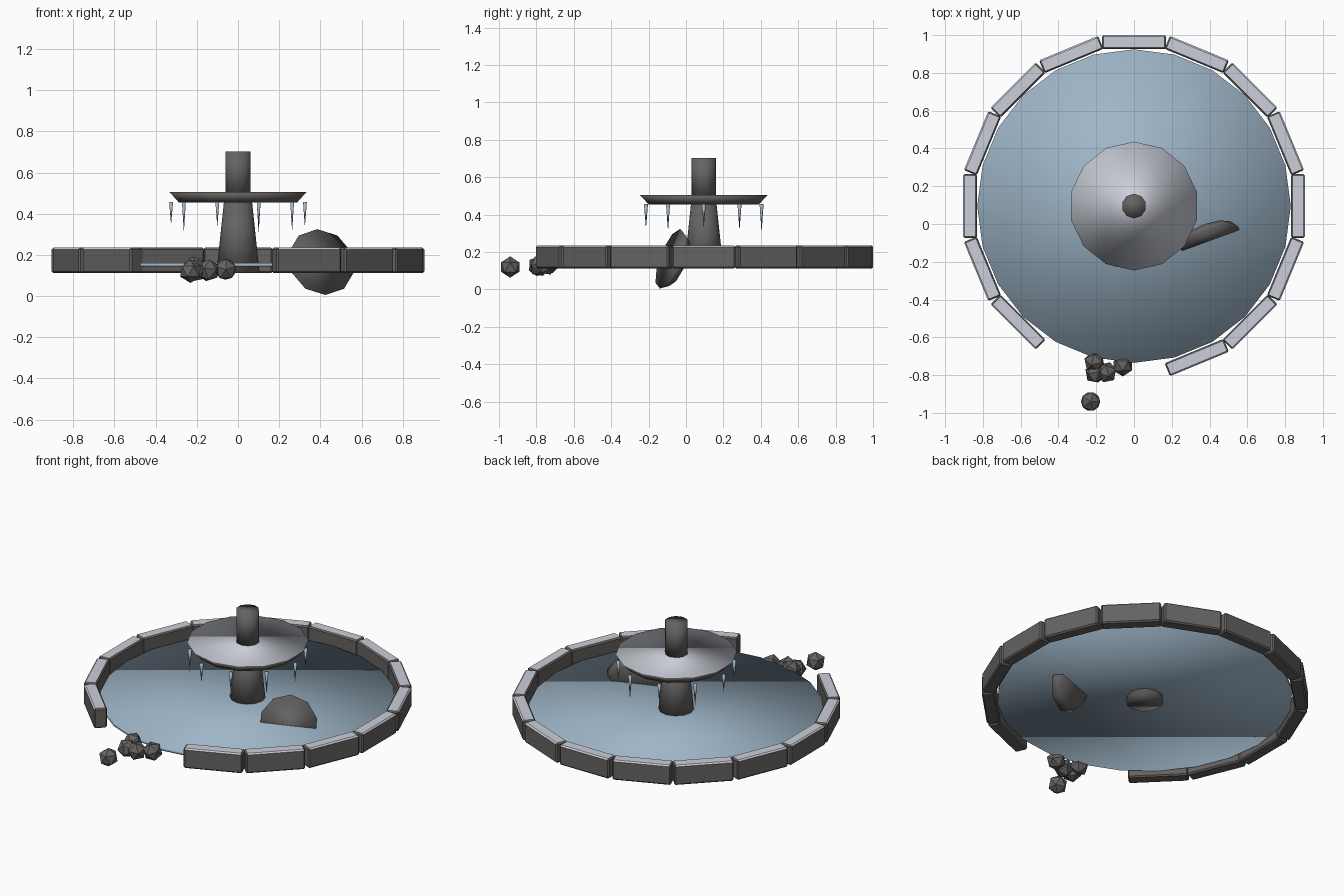
import bpy, math
from mathutils import Matrix, Vector

if "Cube" in bpy.data.objects:
    bpy.data.objects.remove(bpy.data.objects["Cube"], do_unlink=True)

CY = 0.095  # fountain axis


def material(name, rgb):
    m = bpy.data.materials.new(name)
    m.use_nodes = True
    m.diffuse_color = (*rgb, 1)
    m.node_tree.nodes["Principled BSDF"].inputs["Base Color"].default_value = (*rgb, 1)
    return m


stone = material("dark_stone", (0.13, 0.125, 0.12))
frost = material("pale_frost", (0.6, 0.62, 0.69))
ice = material("blue_ice", (0.34, 0.46, 0.57))


def finish(name, mats, smooth=True):
    ob = bpy.context.object
    ob.name = name
    for m in mats:
        ob.data.materials.append(m)
    for p in ob.data.polygons:
        p.use_smooth = smooth
    return ob


def drum(name, sides, r_low, r_high, z0, z1, mats, x=0, y=CY):
    """Upright tapered cylinder between two heights."""
    bpy.ops.mesh.primitive_cone_add(vertices=sides, radius1=r_low, radius2=r_high,
                                    depth=z1 - z0, location=(x, y, (z0 + z1) / 2))
    return finish(name, mats)


def frost_top(ob):
    for p in ob.data.polygons:
        p.material_index = 1 if p.normal.z > 0.9 else 0


# Ring wall, with two blocks broken away at the front
for k in range(16):
    if k in (11, 12):
        continue
    a = k * math.tau / 16
    bpy.ops.mesh.primitive_cube_add(size=1)
    block = finish("rim_block", [stone, frost], smooth=False)
    block.data.transform(Matrix.Diagonal((0.074, 0.338, 0.123, 1)))
    frost_top(block)
    block.location = (0.868 * math.cos(a), CY + 0.868 * math.sin(a), 0.1735)
    block.rotation_euler.z = a
    bevel = block.modifiers.new("worn_edges", 'BEVEL')
    bevel.width = 0.008
    bevel.segments = 1

# Frozen pool, pillar, upper dish and spout
drum("frozen_pool", 24, 0.83, 0.83, 0.143, 0.16, [ice])
drum("pillar", 12, 0.105, 0.068, 0.112, 0.46, [stone])
dish = drum("upper_dish", 14, 0.295, 0.341, 0.455, 0.505, [stone, frost])
frost_top(dish)
drum("spout", 10, 0.065, 0.065, 0.5, 0.703, [stone])

# Icicles under the dish lip
tips = (0.335, 0.315, 0.305, 0.335, 0.315, 0.345, 0.31, 0.335, 0.325, 0.315)
for k, tip in enumerate(tips):
    a = k * math.tau / 10
    drum("icicle", 6, 0, 0.011, tip, 0.458, [ice],
         0.325 * math.cos(a), CY + 0.325 * math.sin(a))

# Broken dish piece leaning in the pool, wide face to the front
piece = drum("broken_dish_piece", 10, 0.14, 0.17, -0.045, 0, [stone], y=0)
piece.location = (0, 0, 0)
piece.data.transform(Matrix.Translation((0, 0, -0.0225)))
lean = Matrix.Rotation(math.radians(20), 4, 'Z') @ Matrix.Rotation(math.radians(70), 4, 'X')
piece.matrix_world = Matrix.Translation((0.405, -0.085, 0.165)) @ lean

# Rubble beside the gap
spots = [(-0.23, -0.94, 0.12), (-0.21, -0.73, 0.14), (-0.205, -0.79, 0.125),
         (-0.145, -0.785, 0.125), (-0.06, -0.75, 0.13)]
for k, spot in enumerate(spots):
    bpy.ops.mesh.primitive_ico_sphere_add(subdivisions=1, radius=0.057, location=spot,
                                          rotation=(0.7 * k, 0.4 * k, 1.1 * k))
    finish("rubble", [stone], smooth=False)
